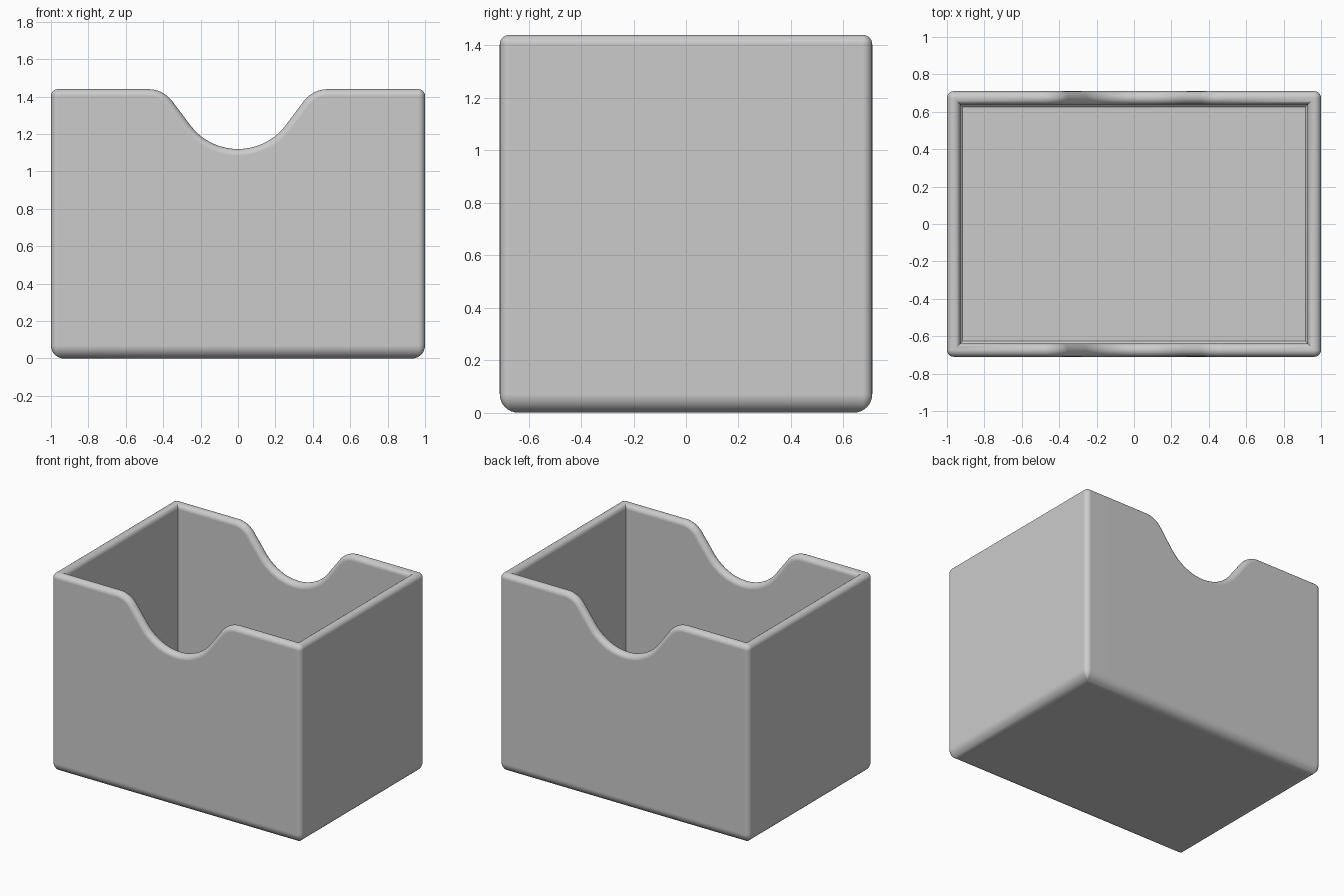
import bpy, bmesh, math
from mathutils import Vector

if "Cube" in bpy.data.objects:
    bpy.data.objects.remove(bpy.data.objects["Cube"], do_unlink=True)

HX, HY, TOP = 1.0, 0.71, 1.44       # half width, half depth, height
RIM = 0.036                         # rim and upright edge radius
WALL = 2 * RIM                      # wall thickness
FOOT = 0.07                         # bottom edge radius
FLOOR, FILLET = 0.07, 0.012
SLOPE = math.radians(53)            # steepness of the notch sides
DIP, SHOULDER = 0.32, 0.16          # notch arc radii


def notch_half():
    """Right half of the notch edge: (x, z, normal x, normal z)."""
    pts = []
    for i in range(11):
        a = SLOPE * i / 10
        s, c = math.sin(a), math.cos(a)
        pts.append((DIP * s, TOP - DIP * c, -s, c))
    for i in range(9):
        a = SLOPE * (1 - i / 8)
        s, c = math.sin(a), math.cos(a)
        pts.append((0.48 - SHOULDER * s, TOP - SHOULDER + SHOULDER * c, -s, c))
    return pts


def stations():
    """Stops round the box: centre, outward, mitre, top height, edge normal."""
    right = notch_half()
    left = [(-x, z, -nx, nz) for x, z, nx, nz in reversed(right[1:])]
    half = []
    front = Vector((0, -1))
    for x, z, nx, nz in left + right:
        half.append((Vector((x, -HY + RIM)), front, front, z, nx, nz))
    for sy, start in ((-1, -90), (1, 0)):
        centre = Vector((HX - RIM, sy * (HY - RIM)))
        for i in range(7):
            a = math.radians(start + 15 * i)
            out = Vector((math.cos(a), math.sin(a)))
            half.append((centre, out, Vector((1, sy)), TOP, 0, 1))
    # The other half is the same, turned by half a revolution
    return half + [(-c, -o, -m, z, -nx, nz) for c, o, m, z, nx, nz in half]


def place(stop, inset):
    centre, out, mitre = stop[:3]
    if inset <= RIM:
        return centre + out * (RIM - inset)
    return centre - mitre * (inset - RIM)


def build_box():
    bm = bmesh.new()
    stops = stations()
    rings = []

    def level_ring(inset, z):
        rings.append([bm.verts.new((*place(s, inset), z)) for s in stops])

    # Rounded bottom edge, up to the outer wall
    for i in range(9):
        a = math.pi / 2 * (1 - i / 8)
        level_ring(FOOT * (1 - math.cos(a)), FOOT * (1 - math.sin(a)))
    # Half-round rim that follows the notches
    for i in range(13):
        a = math.pi * i / 12
        inset, drop = RIM * (1 - math.cos(a)), RIM * (1 - math.sin(a))
        ring = []
        for s in stops:
            p = place(s, inset)
            ring.append(bm.verts.new((p.x - drop * s[4], p.y, s[3] - drop * s[5])))
        rings.append(ring)
    # Inner wall down to the floor
    level_ring(WALL, FLOOR + FILLET)
    level_ring(WALL + FILLET, FLOOR)

    n = len(stops)
    for lower, upper in zip(rings, rings[1:]):
        for i in range(n):
            j = (i + 1) % n
            bm.faces.new((lower[i], lower[j], upper[j], upper[i]))
    bm.faces.new(list(reversed(rings[0])))
    bm.faces.new(rings[-1])
    bmesh.ops.remove_doubles(bm, verts=bm.verts[:], dist=0.0002)
    bmesh.ops.recalc_face_normals(bm, faces=bm.faces[:])
    mesh = bpy.data.meshes.new("open_box")
    bm.to_mesh(mesh)
    bm.free()
    obj = bpy.data.objects.new("open_box", mesh)
    bpy.context.collection.objects.link(obj)
    return obj


grey = bpy.data.materials.new("light_grey")
grey.use_nodes = True
colour = (0.6, 0.6, 0.6, 1)
grey.diffuse_color = colour
for node in grey.node_tree.nodes:
    if node.type == "BSDF_PRINCIPLED":
        node.inputs["Base Color"].default_value = colour

box = build_box()
box.data.materials.append(grey)
bpy.ops.object.select_all(action="DESELECT")
box.select_set(True)
bpy.context.view_layer.objects.active = box
bpy.ops.object.shade_smooth_by_angle(angle=math.radians(35))
weighted = box.modifiers.new("flat_walls", "WEIGHTED_NORMAL")
weighted.keep_sharp = True
